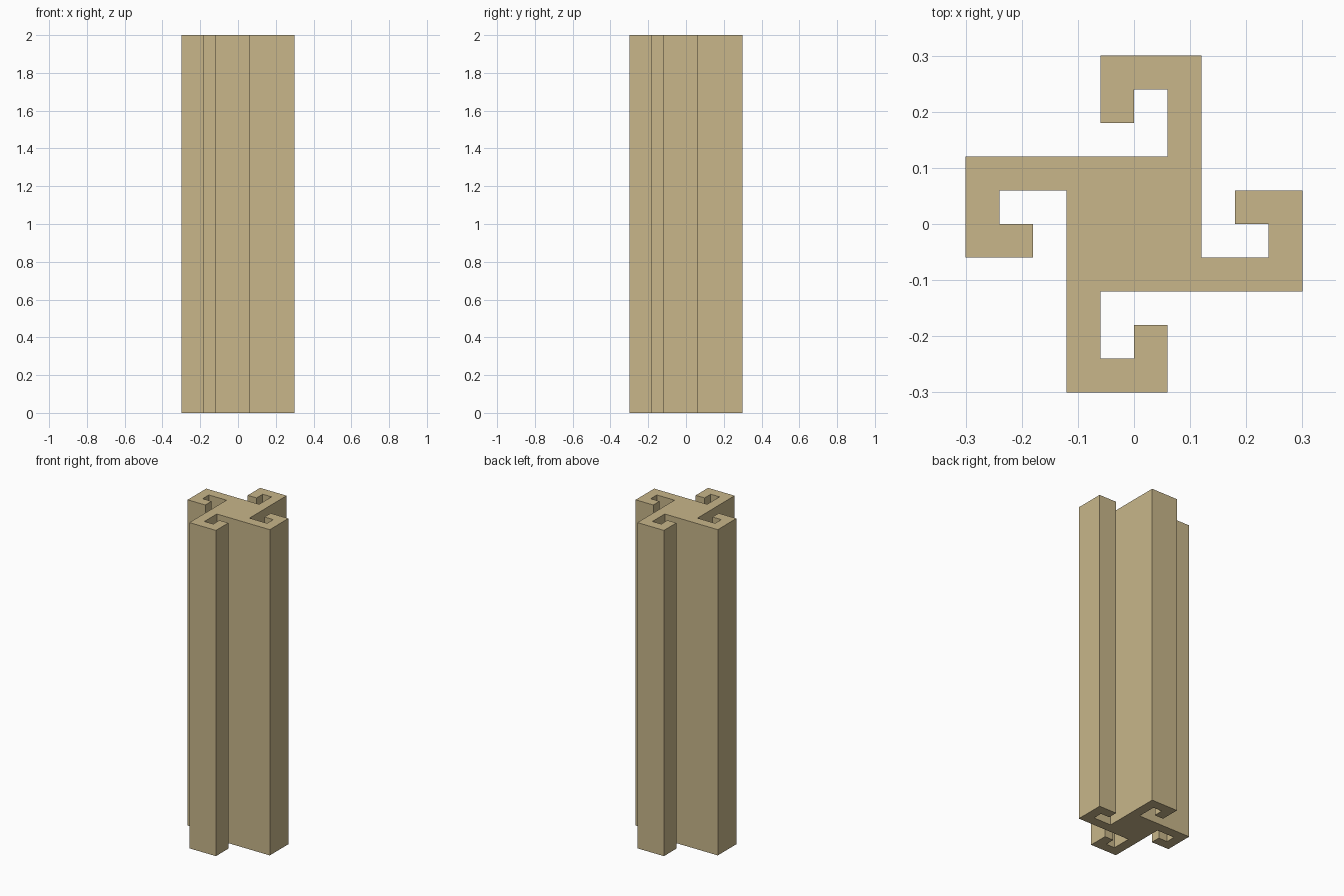
import bpy, bmesh
from mathutils import Vector

if "Cube" in bpy.data.objects:
    bpy.data.objects.remove(bpy.data.objects["Cube"])

HEIGHT = 2.0

# One hooked arm of the cross-section; the other three are quarter turns of it
ARM = [(0.06, 0.12), (0.06, 0.24), (0.0, 0.24), (0.0, 0.18),
       (-0.06, 0.18), (-0.06, 0.30), (0.12, 0.30)]


def pinwheel_profile():
    points, arm = [], ARM
    for _ in range(4):
        points += arm
        arm = [(y, -x) for x, y in arm]
    return points[::-1]  # counter-clockwise


# Single tan colour
tan = bpy.data.materials.new("tan")
tan.diffuse_color = (0.578, 0.468, 0.254, 1.0)
tan.use_nodes = True
tan.node_tree.nodes["Principled BSDF"].inputs["Base Color"].default_value = tan.diffuse_color

# Extruded column
bm = bmesh.new()
base = bm.faces.new([bm.verts.new((x, y, 0)) for x, y in pinwheel_profile()])
result = bmesh.ops.extrude_face_region(bm, geom=[base], use_keep_orig=True)
top = [v for v in result["geom"] if isinstance(v, bmesh.types.BMVert)]
bmesh.ops.translate(bm, verts=top, vec=Vector((0, 0, HEIGHT)))
bmesh.ops.recalc_face_normals(bm, faces=bm.faces)

mesh = bpy.data.meshes.new("hooked_column")
bm.to_mesh(mesh)
bm.free()
mesh.materials.append(tan)
column = bpy.data.objects.new("hooked_column", mesh)
bpy.context.collection.objects.link(column)
